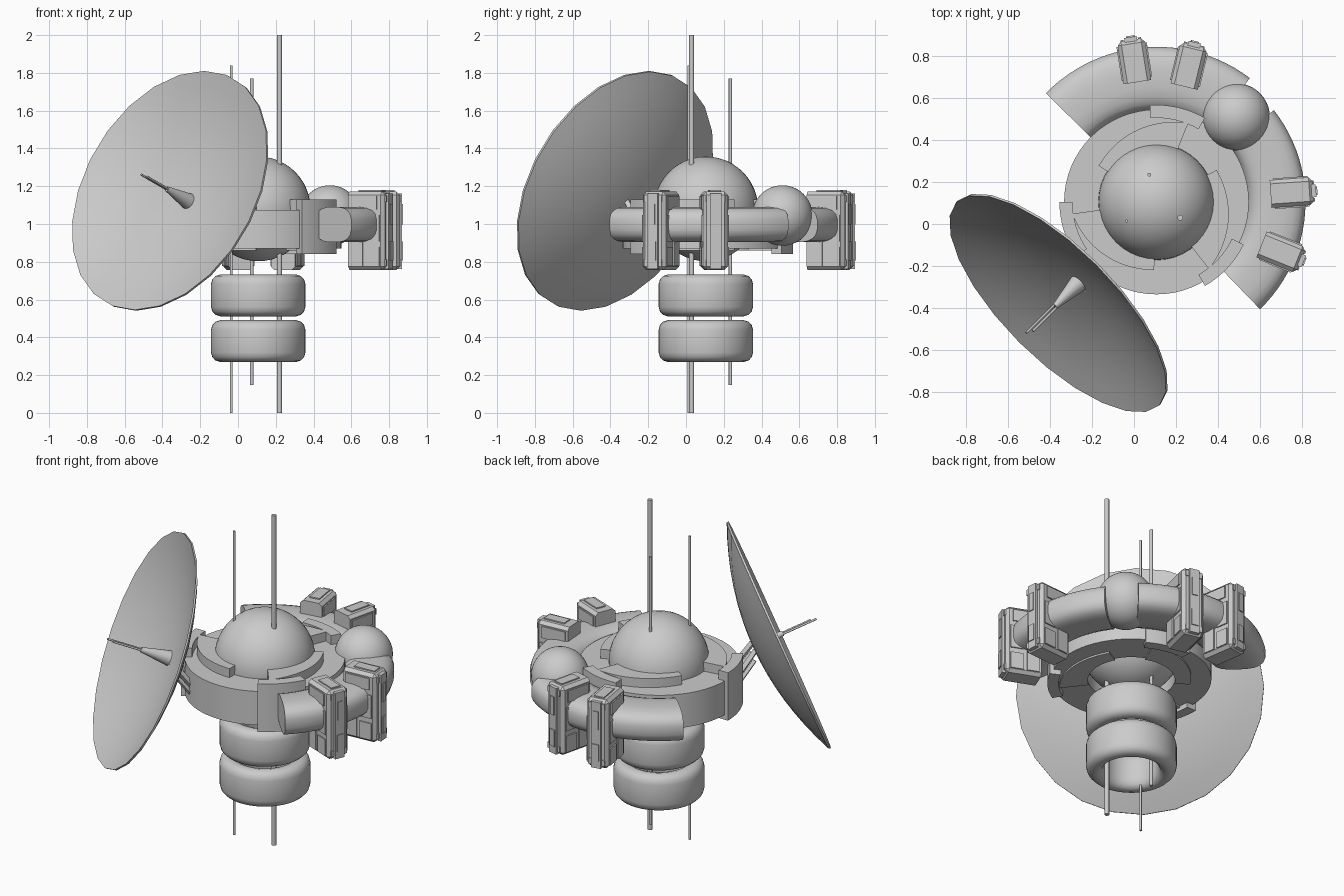
import bpy, bmesh, math
from mathutils import Vector, Matrix

if "Cube" in bpy.data.objects:
    bpy.data.objects.remove(bpy.data.objects["Cube"])

C = Vector((0.107, 0.105, 0))      # axis of the hub


def finish(name, bm, matrix=None, angle=35):
    bmesh.ops.recalc_face_normals(bm, faces=bm.faces)
    if matrix is not None:
        bm.transform(matrix)
    me = bpy.data.meshes.new(name)
    bm.to_mesh(me)
    bm.free()
    ob = bpy.data.objects.new(name, me)
    bpy.context.collection.objects.link(ob)
    bpy.ops.object.select_all(action='DESELECT')
    ob.select_set(True)
    bpy.context.view_layer.objects.active = ob
    bpy.ops.object.shade_smooth_by_angle(angle=math.radians(angle))
    return ob


def sweep(name, section, a0=0, a1=360, steps=48, matrix=None, angle=35):
    """Sweep a closed section around z; section may be a function of the 0-1 parameter."""
    full = abs(a1 - a0) >= 360
    bm = bmesh.new()
    rings = []
    for i in range(steps if full else steps + 1):
        t = i / steps
        a = math.radians(a0 + (a1 - a0) * t)
        pts = section(t) if callable(section) else section
        rings.append([bm.verts.new((r * math.cos(a), r * math.sin(a), z)) for r, z in pts])
    n = len(rings[0])
    for i in range(steps):
        A, B = rings[i], rings[(i + 1) % len(rings)]
        for j in range(n):
            k = (j + 1) % n
            bm.faces.new((A[j], A[k], B[k], B[j]))
    if not full:
        bm.faces.new(rings[0])
        bm.faces.new(rings[-1])
    bmesh.ops.remove_doubles(bm, verts=bm.verts, dist=1e-5)
    return finish(name, bm, matrix or Matrix.Translation(C), angle)


def rect(r0, r1, z0, z1):
    return [(r0, z0), (r1, z0), (r1, z1), (r0, z1)]


def oval(r, z, hw, hh, n=20, p=2.9):
    pts = []
    for i in range(n):
        a = 2 * math.pi * (i + .5) / n
        c, s = math.cos(a), math.sin(a)
        pts.append((r + hw * math.copysign(abs(c) ** (2 / p), c),
                    z + hh * math.copysign(abs(s) ** (2 / p), s)))
    return pts


def ball(name, loc, r):
    bm = bmesh.new()
    bmesh.ops.create_uvsphere(bm, u_segments=40, v_segments=24, radius=r)
    return finish(name, bm, Matrix.Translation(loc))


def rod(name, p, q, r0, r1=None, seg=12):
    p, q = Vector(p), Vector(q)
    bm = bmesh.new()
    bmesh.ops.create_cone(bm, cap_ends=True, segments=seg, radius1=r0,
                          radius2=r0 if r1 is None else r1, depth=(q - p).length)
    rot = (q - p).to_track_quat('Z', 'Y').to_matrix().to_4x4()
    return finish(name, bm, Matrix.Translation((p + q) / 2) @ rot)


def add_box(bm, lo, hi, bevel=0):
    lo, hi = Vector(lo), Vector(hi)
    m = Matrix.Translation((lo + hi) / 2) @ Matrix.Diagonal((*(hi - lo), 1))
    vs = bmesh.ops.create_cube(bm, size=1, matrix=m)['verts']
    if bevel:
        edges = [e for e in {e for v in vs for e in v.link_edges}
                 if abs(e.verts[0].co.x - e.verts[1].co.x) < 1e-6
                 and e.verts[0].co.x > 0
                 or abs(e.verts[0].co.y - e.verts[1].co.y) < 1e-6
                 and abs(e.verts[0].co.z - e.verts[1].co.z) < 1e-6]
        bmesh.ops.bevel(bm, geom=edges, offset=bevel, segments=1, affect='EDGES')


# Central hub sphere and the ball joint between the pods
ball("hub_sphere", C + Vector((0, 0, 1.08)), 0.277)
ball("joint_ball", (0.487, 0.51, 1.045), 0.16)

# Collar: low disc, then three spiral raised plates with hooked outer blocks
sweep("collar_disc", rect(0.24, 0.44, 0.87, 1.075), steps=64)
for k in range(3):
    o = 120 * k

    def spiral(t):
        return rect(0.24, 0.325 + 0.08 * t ** 1.6, 0.86, 1.13)
    sweep("collar_raised_plate", spiral, o + 28, o - 52, 20)
    sweep("collar_block", rect(0.40, 0.462, 0.84, 1.13), o - 60, o - 26, 8)

# Two rounded ring tanks below the hub
for z in (0.622, 0.38):
    half = [(0.25, 0.06), (0.243, 0.085), (0.227, 0.102), (0.2, 0.111), (0.175, 0.105),
            (0.158, 0.088), (0.15, 0.06)]
    prof = [(r, z + h) for r, h in half] + [(r, z - h) for r, h in reversed(half)]
    sweep("ring_tank", prof, angle=45)

# Antenna masts running through the whole body
for x, y, z0, z1, r in ((-0.035, 0.014, 0, 1.84, 0.007),
                        (0.073, 0.235, 0.147, 1.77, 0.009),
                        (0.22, 0.03, 0, 2.0, 0.0135)):
    rod("antenna_mast", (x, y, z0), (x, y, z1), r)

# Curved pods either side of the ball
sweep("pod_right", oval(0.573, 0.997, 0.138, 0.094), -46, 38, 24)
sweep("pod_back", oval(0.588, 0.997, 0.152, 0.094), 53, 135.5, 24)

# Equipment modules clamped on the pods (local x points outward)
for ang, r in ((99, 0.683), (76.5, 0.67), (4, 0.65), (-22, 0.645)):
    bm = bmesh.new()
    add_box(bm, (-0.105, -0.066, -0.21), (0.098, 0.066, 0.205), 0.018)
    add_box(bm, (0.09, -0.03, -0.205), (0.112, 0.03, 0.195))          # spine
    add_box(bm, (0.107, -0.016, 0.03), (0.118, 0.016, 0.14))          # hatches
    add_box(bm, (0.107, -0.02, -0.16), (0.118, 0.02, -0.06))
    add_box(bm, (-0.06, -0.03, 0.2), (0.07, 0.03, 0.212))             # cap
    for s in (-1, 1):
        for x0, x1, z0, z1 in ((-0.09, -0.02, -0.19, -0.02), (0.0, 0.075, -0.19, -0.09),
                               (0.0, 0.075, -0.06, 0.08), (-0.09, 0.06, 0.11, 0.18)):
            ys = sorted((s * 0.06, s * 0.073))
            add_box(bm, (x0, ys[0], z0), (x1, ys[1], z1))
        for z in (-0.19, 0.15):
            ys = sorted((s * 0.034, s * 0.05))
            add_box(bm, (0.09, ys[0], z), (0.104, ys[1], z + 0.035))
    finish("equipment_module", bm,
           Matrix.Translation(C + Vector((0, 0, 0.967)))
           @ Matrix.Rotation(math.radians(ang), 4, 'Z') @ Matrix.Translation((r, 0, 0)),
           angle=20)

# Dish: thin parabolic shell facing front-left and up
N = Vector((-0.654, -0.654, 0.38)).normalized()
RIM = Vector((-0.363, -0.38, 1.178))
R, D, T = 0.684, 0.15, 0.012
frame = Matrix.Translation(RIM) @ N.to_track_quat('Z', 'Y').to_matrix().to_4x4()
rs = [R * i / 8 for i in range(9)]
inner = [(r, -D * (1 - (r / R) ** 2)) for r in rs]
outer = [(r, z - T) for r, z in reversed(inner)]
sweep("dish", inner + outer, steps=24, matrix=frame)

# Feed horn with twin probes
apex = RIM - N * D
side = N.cross(Vector((0, 0, 1))).normalized()
rod("feed_horn", apex - N * 0.005, apex + N * 0.17, 0.045, 0.014, 16)
for s, l in ((-1, 0.34), (1, 0.37)):
    rod("feed_probe", apex + N * 0.1 + side * s * 0.008, apex + N * l + side * s * 0.008, 0.006)

# Struts holding the dish to the collar
for s in (-1, 1):
    foot = C + Vector((-0.29, -0.29, 0.96)) + side * s * 0.07
    rod("dish_strut", foot, apex - N * 0.005 + side * s * 0.05, 0.018, seg=4)
    rod("dish_strut_lower", foot - Vector((0, 0, 0.05)), apex - N * 0.01 + side * s * 0.05
        - Vector((0, 0, 0.06)), 0.014, seg=4)
